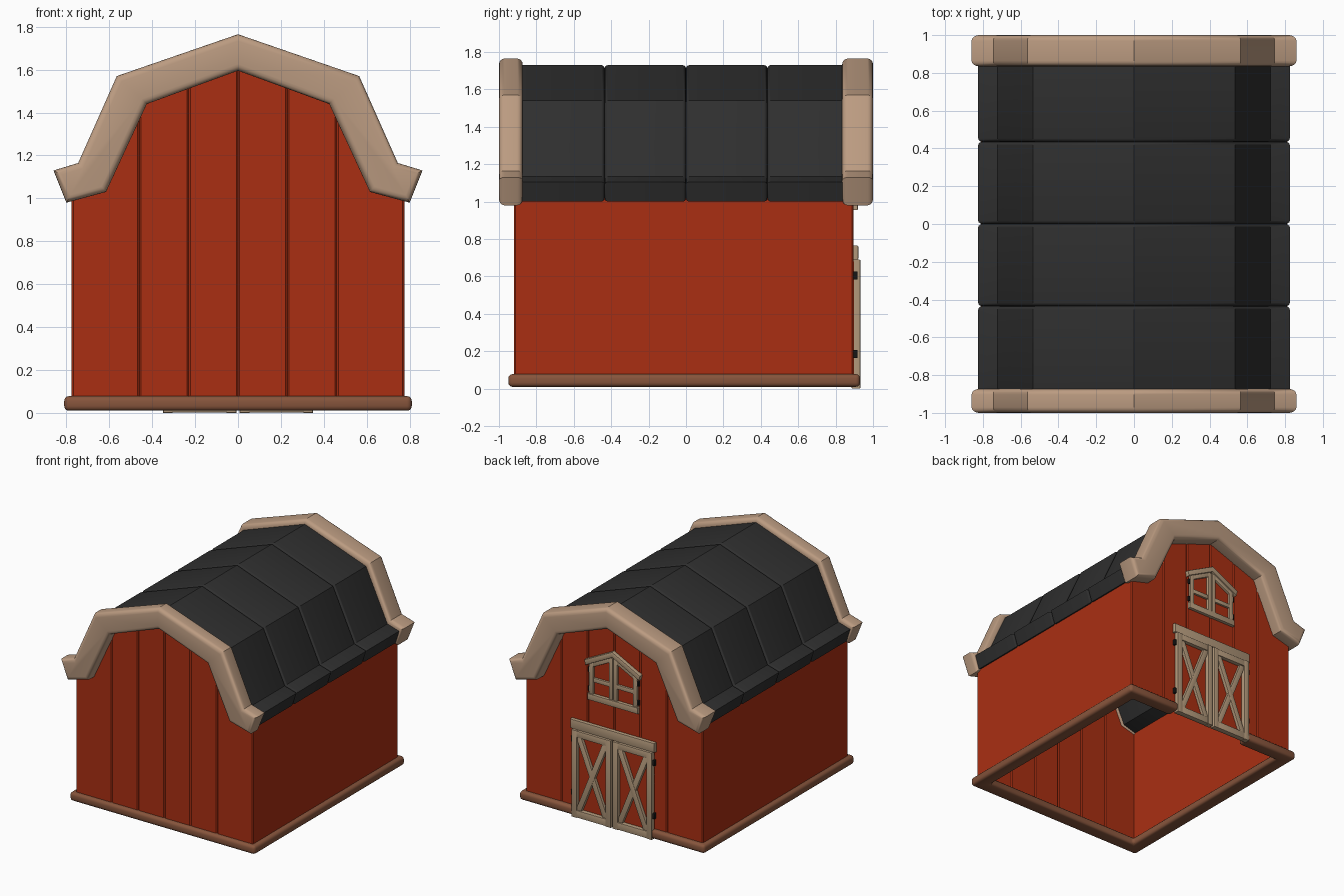
import bpy, bmesh, math
from mathutils import Vector

if "Cube" in bpy.data.objects:
    bpy.data.objects.remove(bpy.data.objects["Cube"])


def mat(name, rgb):
    m = bpy.data.materials.new(name)
    m.diffuse_color = (*rgb, 1)
    m.use_nodes = True
    m.node_tree.nodes["Principled BSDF"].inputs["Base Color"].default_value = m.diffuse_color
    return m


RED = mat("barn red", (0.40, 0.028, 0.006))
TAN = mat("trim tan", (0.50, 0.33, 0.22))
WOOD = mat("door wood", (0.45, 0.32, 0.20))
BROWN = mat("base brown", (0.24, 0.09, 0.045))
ROOF = mat("roof charcoal", (0.028, 0.028, 0.028))
BLACK = mat("hinge black", (0.008, 0.008, 0.008))


def prism(name, pts, a, b, material, bevel=0.0, seg=2, axis="y", all_edges=False):
    """Extrude an outline (x,z along y, or x,y along z), rounding its cap edges."""
    bm = bmesh.new()

    def put(p, t):
        return bm.verts.new((p[0], t, p[1]) if axis == "y" else (p[0], p[1], t))

    lo, hi = [put(p, a) for p in pts], [put(p, b) for p in pts]
    bm.faces.new(lo)
    bm.faces.new(hi)
    n = len(pts)
    for i in range(n):
        j = (i + 1) % n
        bm.faces.new((lo[i], lo[j], hi[j], hi[i]))
    bmesh.ops.recalc_face_normals(bm, faces=bm.faces)
    if bevel:
        k = 1 if axis == "y" else 2
        edges = [e for e in bm.edges
                 if all_edges or abs(e.verts[0].co[k] - e.verts[1].co[k]) < 1e-6]
        bmesh.ops.bevel(bm, geom=edges, offset=bevel, segments=seg, profile=0.5,
                        affect="EDGES", clamp_overlap=True)
    me = bpy.data.meshes.new(name)
    bm.to_mesh(me)
    bm.free()
    me.materials.append(material)
    ob = bpy.data.objects.new(name, me)
    bpy.context.collection.objects.link(ob)
    bpy.ops.object.select_all(action="DESELECT")
    ob.select_set(True)
    bpy.context.view_layer.objects.active = ob
    bpy.ops.object.shade_smooth_by_angle(angle=math.radians(35))
    return ob


def rect(x0, x1, z0, z1):
    return [(x0, z0), (x1, z0), (x1, z1), (x0, z1)]


def bar(p, q, w):
    """Outline of a straight bar of width w from p to q."""
    p, q = Vector(p), Vector(q)
    d = (q - p).normalized() * w / 2
    s = Vector((-d.y, d.x))
    return [tuple(v) for v in (p + s, p - s, q - s, q + s)]


def mirrored(half):
    """Complete an outline: half runs from the outer ridge to the inner ridge, both on x = 0."""
    return half + [(-x, z) for x, z in reversed(half[1:-1])]


# Gambrel end trims
trim = mirrored([(0, 1.765), (0.565, 1.57), (0.745, 1.165), (0.86, 1.13),
                 (0.80, 0.98), (0.615, 1.03), (0.425, 1.44), (0, 1.595)])
prism("front_trim", trim, -1.0, -0.873, TAN, 0.03, 4)
prism("back_trim", trim, 0.835, 1.0, TAN, 0.03, 4)

# Roof in four sections with rounded seams
roof = mirrored([(0, 1.73), (0.535, 1.54), (0.722, 1.135), (0.825, 1.105),
                 (0.79, 1.0), (0.635, 1.045), (0.445, 1.46), (0, 1.62)])
cuts = [-0.92, -0.435, 0, 0.435, 0.88]
for i in range(4):
    prism(f"roof_section_{i + 1}", roof, cuts[i], cuts[i + 1], ROOF, 0.018, 3)

# Gable walls made of upright planks
top = {0.0: 1.66, 0.23: 1.577, 0.46: 1.495, 0.49: 1.48, 0.68: 1.09, 0.775: 1.06}
bays = [(0.0, 0.23), (0.23, 0.46), (0.46, 0.775)]
for side, y0, y1 in (("front", -0.92, -0.885), ("back", 0.86, 0.895)):
    for i, (x0, x1) in enumerate(bays):
        for s in (1, -1):
            pts = [(s * x0, 0.03), (s * x1, 0.03)]
            pts += [(s * x, top[x]) for x in sorted(top, reverse=True) if x0 <= x <= x1]
            prism(f"{side}_plank_{i + 1}", pts, y0, y1, RED, 0.008, 1)

# Side walls
for s, side in ((1, "right"), (-1, "left")):
    prism(f"{side}_wall", rect(s * 0.745, s * 0.775, 0.03, 1.03), -0.912, 0.887, RED)

# Base ring, open at the doorway
base = [(0.34, 0.93), (0.81, 0.93), (0.81, -0.95), (-0.81, -0.95), (-0.81, 0.93),
        (-0.34, 0.93), (-0.34, 0.82), (-0.70, 0.82), (-0.70, -0.84), (0.70, -0.84),
        (0.70, 0.82), (0.34, 0.82)]
prism("base_ring", base, 0.01, 0.078, BROWN, 0.022, 3, axis="z", all_edges=True)

# Double barn doors on the back
Y = 0.885
prism("door_header", rect(-0.368, 0.368, 0.69, 0.765), Y, 0.922, WOOD, 0.008)
for s, side in ((1, "right"), (-1, "left")):
    a, b = 0.008, 0.35
    prism(f"{side}_door_panel", rect(s * a, s * b, 0.01, 0.68), Y, 0.899, RED)
    for x0, x1 in ((a, a + 0.045), (b - 0.045, b)):
        prism(f"{side}_door_stile", rect(s * x0, s * x1, 0, 0.69), Y, 0.933, WOOD, 0.006)
    for z0, z1 in ((0.002, 0.06), (0.635, 0.688)):
        prism(f"{side}_door_rail", rect(s * (a + 0.04), s * (b - 0.04), z0, z1),
              Y, 0.931, WOOD, 0.006)
    for z0, z1 in ((0.05, 0.645), (0.645, 0.05)):
        prism(f"{side}_door_brace", bar((s * 0.06, z0), (s * 0.298, z1), 0.045),
              Y, 0.922 + 0.002 * (z0 > z1), WOOD, 0.005)
    for z in (0.185, 0.605):
        prism(f"{side}_door_hinge", rect(s * 0.345, s * 0.366, z - 0.022, z + 0.022),
              Y, 0.918, BLACK, 0.004)

# Loft window with peaked cap
prism("window_sill", rect(-0.222, 0.222, 0.955, 1.005), Y, 0.92, WOOD, 0.006)
prism("window_cap", mirrored([(0, 1.39), (0.245, 1.265), (0.235, 1.225), (0, 1.345)]),
      Y, 0.925, WOOD, 0.006)
for s, side in ((1, "right"), (-1, "left")):
    prism(f"{side}_window_outer_stile",
          [(s * 0.172, 1.0), (s * 0.21, 1.0), (s * 0.21, 1.25), (s * 0.172, 1.27)],
          Y, 0.914, WOOD, 0.005)
    prism(f"{side}_window_inner_stile", rect(s * 0.004, s * 0.036, 1.0, 1.335),
          Y, 0.914, WOOD, 0.005)
    prism(f"{side}_window_top_rail", bar((s * 0.02, 1.322), (s * 0.2, 1.23), 0.04),
          Y, 0.912, WOOD, 0.005)
    prism(f"{side}_window_cross_rail", rect(s * 0.03, s * 0.18, 1.10, 1.135),
          Y, 0.911, WOOD, 0.005)
    for z in (1.04, 1.19):
        prism(f"{side}_window_hinge", rect(s * 0.205, s * 0.224, z - 0.02, z + 0.02),
              Y, 0.91, BLACK, 0.004)
